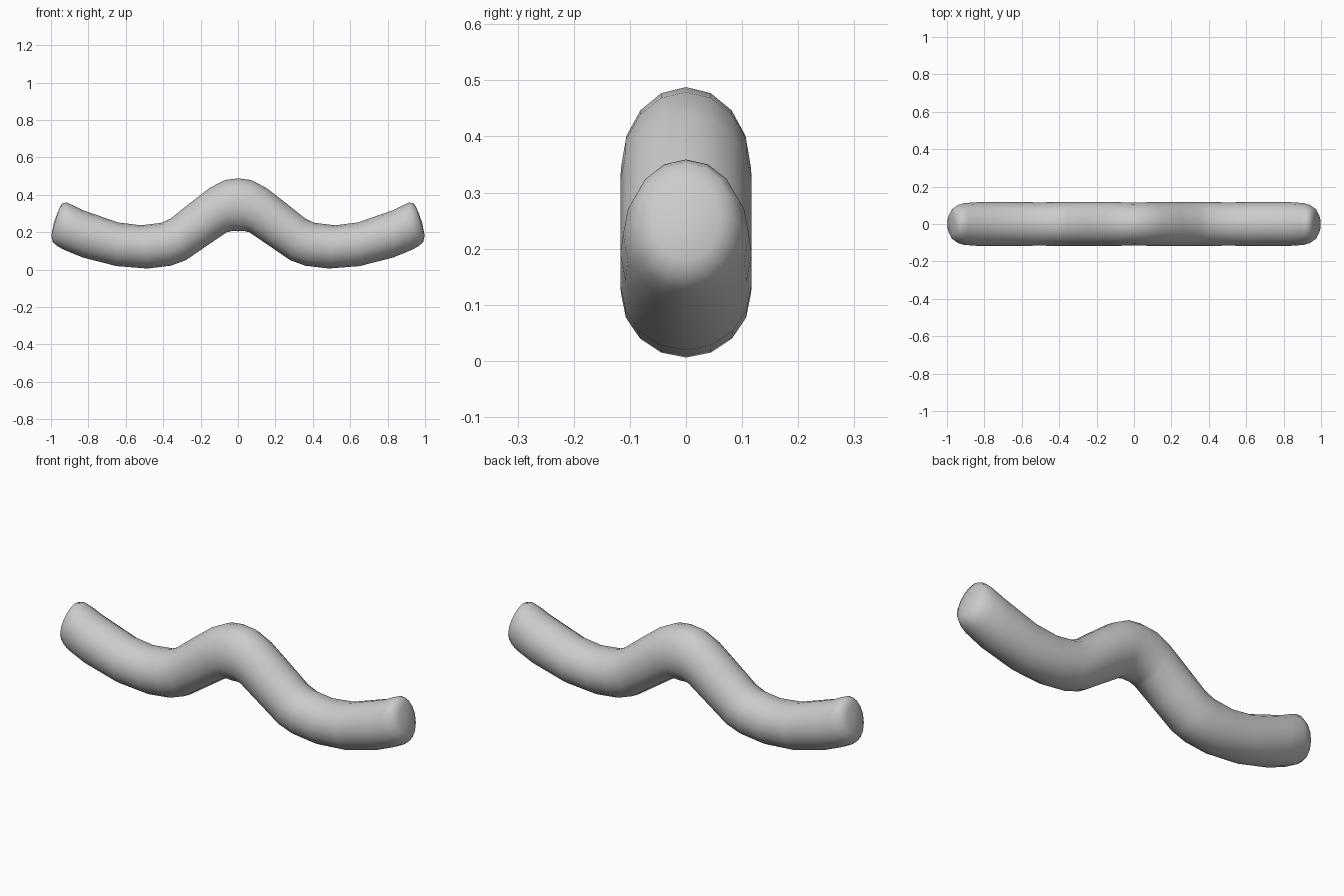
import bpy, bmesh, math
from mathutils import Vector

if "Cube" in bpy.data.objects:
    bpy.data.objects.remove(bpy.data.objects["Cube"])

SIDES = 16
# half profile from the crest outwards: top x, top z, bottom x, bottom z, half width
HALF = [
    (0.00, 0.488, 0.00, 0.205, 0.115),
    (0.07, 0.479, 0.03, 0.207, 0.116),
    (0.15, 0.438, 0.06, 0.200, 0.117),
    (0.26, 0.353, 0.16, 0.132, 0.117),
    (0.36, 0.273, 0.28, 0.050, 0.117),
    (0.41, 0.250, 0.36, 0.021, 0.117),
    (0.52, 0.237, 0.485, 0.006, 0.116),
    (0.64, 0.252, 0.65, 0.019, 0.117),
    (0.83, 0.318, 0.83, 0.065, 0.117),
    (0.885, 0.345, 0.93, 0.106, 0.112),
    (0.915, 0.359, 0.965, 0.125, 0.102),
    (0.940, 0.354, 0.990, 0.147, 0.085),
    (0.957, 0.325, 0.998, 0.180, 0.060),
]
rows = [(-a, b, -c, d, w) for a, b, c, d, w in reversed(HALF[1:])] + HALF

# sweep elliptical rings along the wavy path
bm = bmesh.new()
rings = []
for tx, tz, bx, bz, w in rows:
    top, bottom = Vector((tx, 0, tz)), Vector((bx, 0, bz))
    mid, up = (top + bottom) / 2, (top - bottom) / 2
    ring = []
    for i in range(SIDES):
        a = 2 * math.pi * i / SIDES
        ring.append(bm.verts.new(mid + up * math.cos(a) + Vector((0, w * math.sin(a), 0))))
    rings.append(ring)
for r0, r1 in zip(rings, rings[1:]):
    for i in range(SIDES):
        j = (i + 1) % SIDES
        bm.faces.new((r0[i], r0[j], r1[j], r1[i]))

# domed ends
for ring, s in ((rings[0], -1), (rings[-1], 1)):
    tip = bm.verts.new((s * 0.985, 0, 0.251))
    for i in range(SIDES):
        bm.faces.new((ring[i], ring[(i + 1) % SIDES], tip))
bmesh.ops.recalc_face_normals(bm, faces=bm.faces)
for f in bm.faces:
    f.smooth = True

mesh = bpy.data.meshes.new("wavy_tube")
bm.to_mesh(mesh)
bm.free()
bpy.context.collection.objects.link(bpy.data.objects.new("wavy_tube", mesh))
